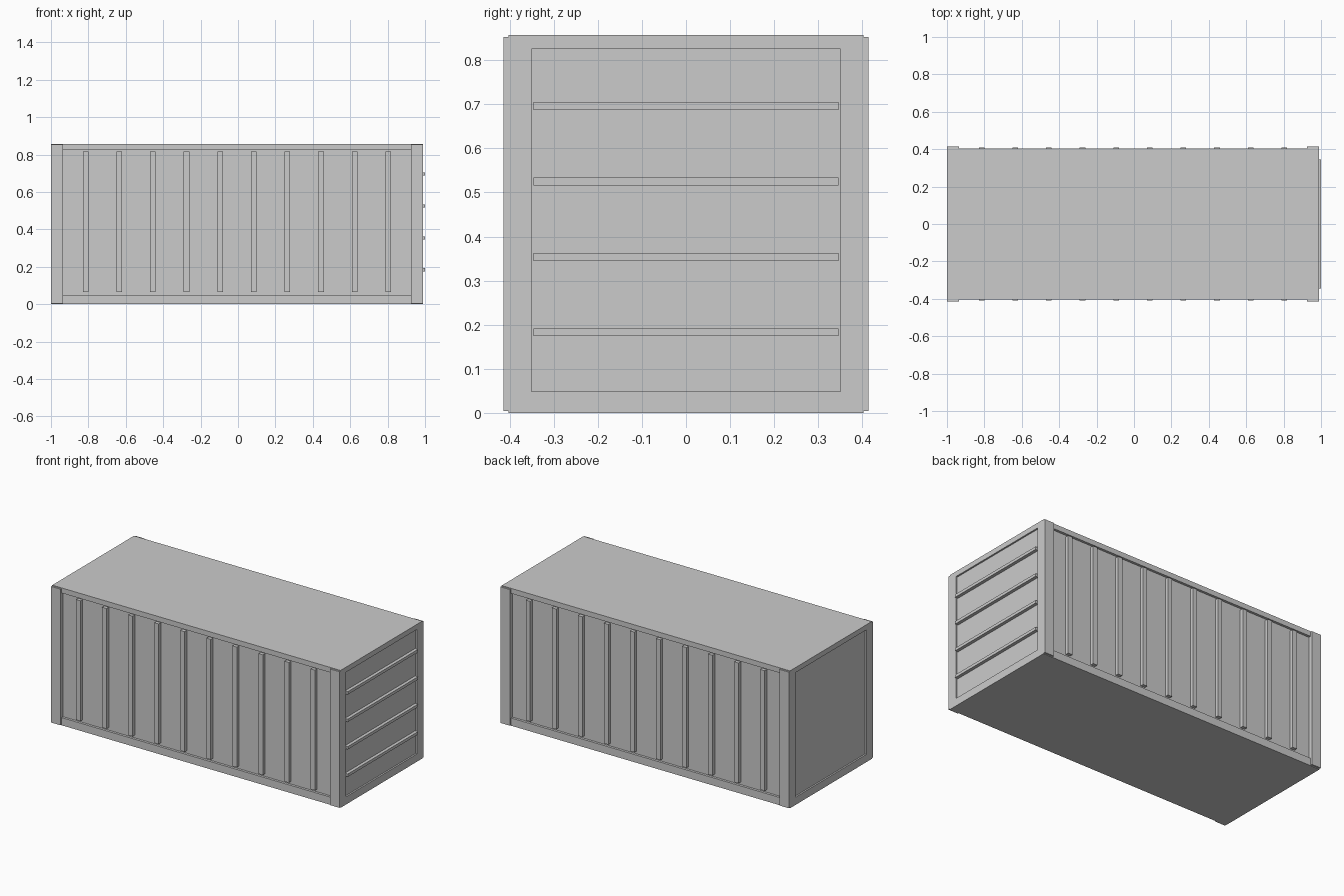
import bpy

if "Cube" in bpy.data.objects:
    bpy.data.objects.remove(bpy.data.objects["Cube"])

X0, X1, H = -1.0, 0.99, 0.857


def box(name, x, y, z):
    """Box from (min, max) ranges on each axis."""
    bpy.ops.mesh.primitive_cube_add(
        size=1, location=[(a + b) / 2 for a, b in (x, y, z)])
    ob = bpy.context.object
    ob.name = name
    ob.scale = [b - a for a, b in (x, y, z)]
    bpy.ops.object.transform_apply(location=True, rotation=True, scale=True)
    return ob


# Recessed wall core
box("wall_panels", (X0 + 0.01, X1 - 0.01), (-0.388, 0.388), (0.01, H - 0.01))

# Floor and roof frames forming the lower and upper rails
box("bottom_frame", (X0, X1), (-0.403, 0.403), (0, 0.048))
box("top_frame", (X0, X1), (-0.403, 0.403), (0.825, H))

# Corner posts
for end, (a, b) in {"left": (X0, X0 + 0.065), "right": (X1 - 0.065, X1)}.items():
    for side, s in (("front", -1), ("back", 1)):
        y = sorted((s * 0.351, s * 0.414))
        box(f"{side}_{end}_post", (a, b), y, (0.004, H - 0.004))

# Vertical ribs on both long walls
for i in range(10):
    x = -0.815 + i * 0.1798
    for side, s in (("front", -1), ("back", 1)):
        y = sorted((s * 0.38, s * 0.41))
        box(f"{side}_rib", (x - 0.015, x + 0.015), y, (0.065, 0.815))

# Horizontal bars on the door end
for i in range(4):
    z = 0.183 + i * 0.171
    box("door_bar", (X1 - 0.015, 1.0), (-0.346, 0.346), (z - 0.009, z + 0.009))
